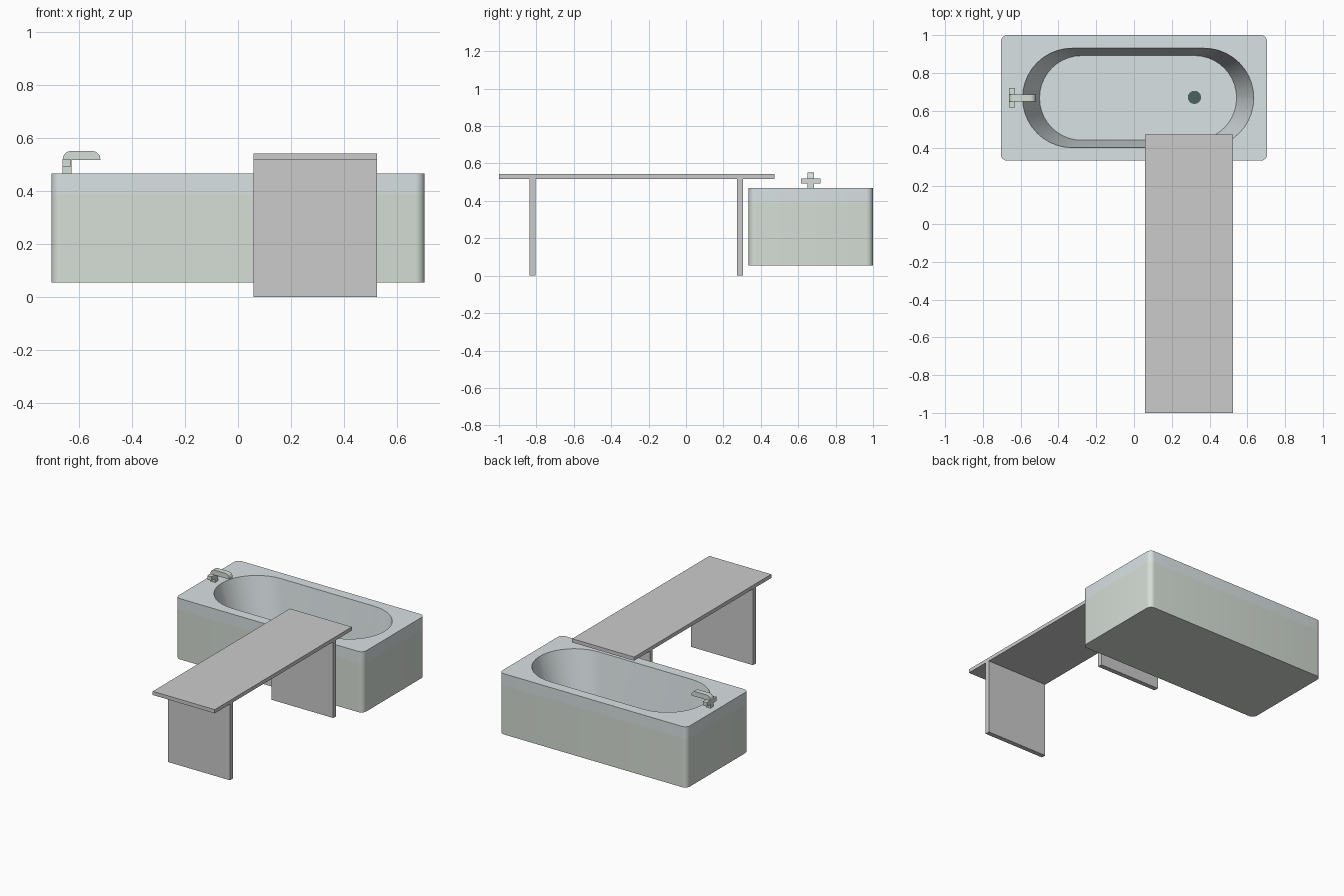
import bpy, bmesh, math

if "Cube" in bpy.data.objects:
    bpy.data.objects.remove(bpy.data.objects["Cube"])


def material(name, rgb):
    m = bpy.data.materials.new(name)
    m.diffuse_color = (*rgb, 1)
    m.use_nodes = True
    m.node_tree.nodes["Principled BSDF"].inputs["Base Color"].default_value = m.diffuse_color
    return m


PORCELAIN = material("porcelain", (0.70, 0.76, 0.77))
PANEL = material("panel", (0.67, 0.73, 0.67))
METAL = material("tap_metal", (0.67, 0.74, 0.69))
DARK = material("drain_dark", (0.07, 0.12, 0.12))


def add_object(bm, name, mats=(), smooth=False):
    bmesh.ops.recalc_face_normals(bm, faces=bm.faces)
    me = bpy.data.meshes.new(name)
    bm.to_mesh(me)
    bm.free()
    ob = bpy.data.objects.new(name, me)
    bpy.context.collection.objects.link(ob)
    for m in mats:
        me.materials.append(m)
    if smooth:
        bpy.ops.object.select_all(action='DESELECT')
        ob.select_set(True)
        bpy.context.view_layer.objects.active = ob
        bpy.ops.object.shade_smooth_by_angle(angle=math.radians(35))
    return ob


def box(name, x, y, z, mats=()):
    bm = bmesh.new()
    bmesh.ops.create_cube(bm, size=1)
    for v in bm.verts:
        for i, (lo, hi) in enumerate((x, y, z)):
            v.co[i] = lo + (v.co[i] + 0.5) * (hi - lo)
    return add_object(bm, name, mats)


def rounded_loop(x0, x1, y0, y1, r, segs):
    """Rounded rectangle outline, counter-clockwise."""
    centres = [(x1 - r, y1 - r), (x0 + r, y1 - r), (x0 + r, y0 + r), (x1 - r, y0 + r)]
    pts = []
    for q, (cx, cy) in enumerate(centres):
        for k in range(segs + 1):
            a = math.pi / 2 * (q + k / segs)
            pts.append((cx + r * math.cos(a), cy + r * math.sin(a)))
    return pts


def ring(bm, pts, z):
    return [bm.verts.new((x, y, z)) for x, y in pts]


def bridge(bm, a, b, mat):
    n = len(a)
    for i in range(n):
        j = (i + 1) % n
        bm.faces.new((a[i], a[j], b[j], b[i])).material_index = mat


# Bathtub: outer panel, rim band, deck with a stadium opening, sloped basin
bm = bmesh.new()
CY = 0.6675
outer = rounded_loop(-0.705, 0.705, 0.335, 1.0, 0.035, 6)
outer_rings = [ring(bm, outer, z) for z in (0.055, 0.388, 0.468)]
bridge(bm, outer_rings[0], outer_rings[1], 1)
bridge(bm, outer_rings[1], outer_rings[2], 0)
bm.faces.new(outer_rings[0]).material_index = 1
FLOOR = 0.12
lip = ring(bm, rounded_loop(-0.59, 0.634, CY - 0.263, CY + 0.263, 0.262, 10), 0.468)
base = ring(bm, rounded_loop(-0.50, 0.543, CY - 0.224, CY + 0.224, 0.223, 10), FLOOR)
bridge(bm, lip, base, 0)
bm.faces.new(base)
deck_edges = []
for loop in (outer_rings[2], lip):
    for i, v in enumerate(loop):
        deck_edges.append(bm.edges.get((v, loop[(i + 1) % len(loop)])))
bmesh.ops.triangle_fill(bm, edges=deck_edges, use_beauty=True, normal=(0, 0, 1))
add_object(bm, "bathtub", (PORCELAIN, PANEL), smooth=True)

# Drain disc
bm = bmesh.new()
bmesh.ops.create_cone(bm, cap_ends=True, segments=24, radius1=0.035, radius2=0.035, depth=0.006)
bmesh.ops.translate(bm, verts=bm.verts, vec=(0.32, CY + 0.003, FLOOR + 0.003))
add_object(bm, "drain", (DARK,), smooth=True)

# Tap: post, cross handle and spout with rounded upper ends
box("tap_post", (-0.662, -0.628), (CY - 0.017, CY + 0.017), (0.466, 0.52), (METAL,))
box("tap_handle", (-0.662, -0.63), (CY - 0.052, CY + 0.052), (0.493, 0.52), (METAL,))
bm = bmesh.new()
Z0, Z1, R = 0.518, 0.552, 0.03
profile = [(-0.52, Z0)]
for cx, start in ((-0.52 - R, 0), (-0.662 + R, 90)):
    for k in range(6):
        a = math.radians(start + 18 * k)
        profile.append((cx + R * math.cos(a), Z1 - R + R * math.sin(a)))
profile.append((-0.662, Z0))
sides = [[bm.verts.new((x, CY + s * 0.018, z)) for x, z in profile] for s in (-1, 1)]
bridge(bm, sides[0], sides[1], 0)
for s in sides:
    bm.faces.new(s)
add_object(bm, "tap_spout", (METAL,), smooth=True)

# Bench: long top on two slab legs
BX = (0.059, 0.525)
box("bench_top", BX, (-1.0, 0.473), (0.518, 0.543))
for name, y in (("bench_front_leg", -0.82), ("bench_back_leg", 0.289)):
    box(name, BX, (y - 0.016, y + 0.016), (0, 0.518))
